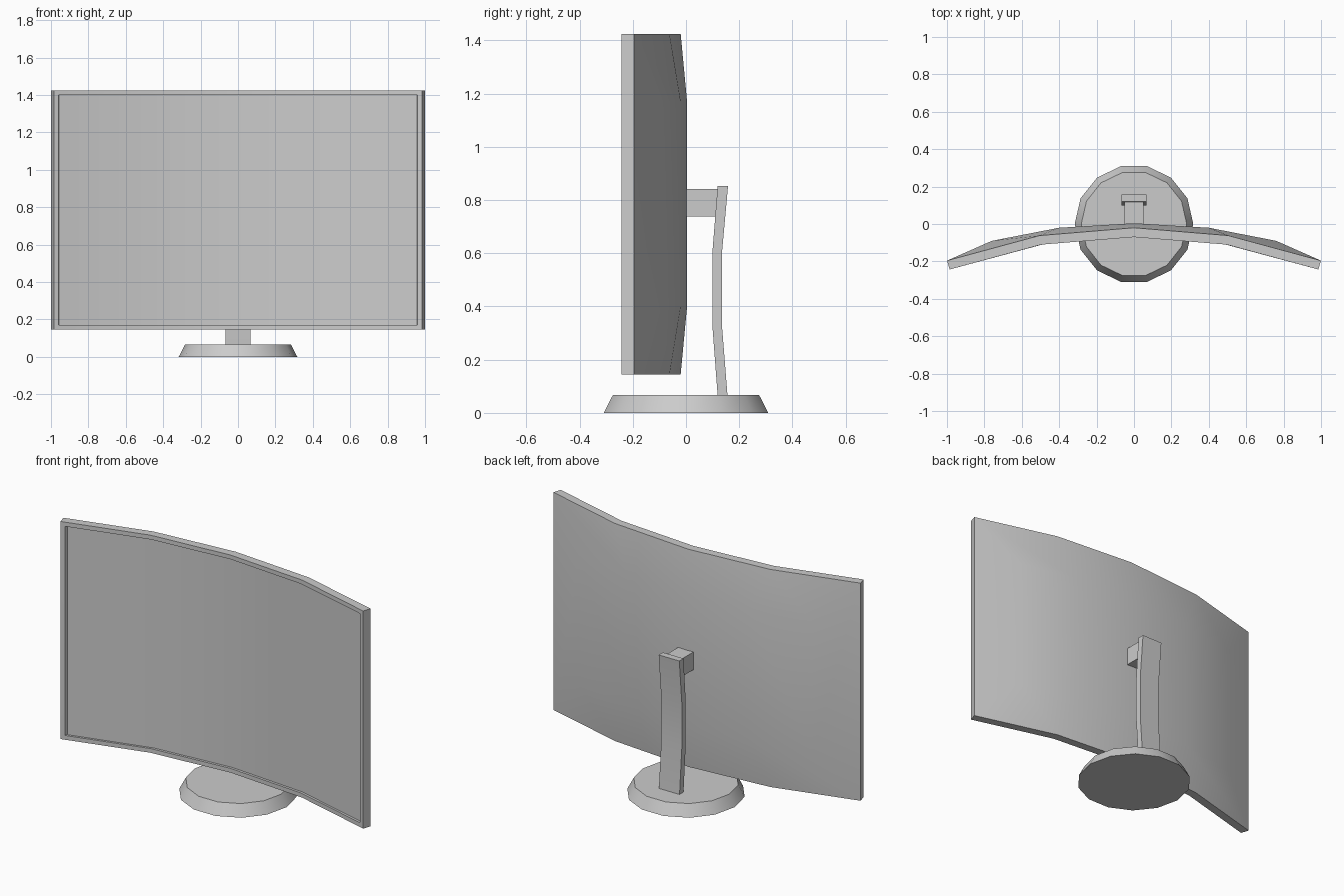
import bpy, bmesh, math

if "Cube" in bpy.data.objects:
    bpy.data.objects.remove(bpy.data.objects["Cube"])


def make(name, verts, faces, angle=30):
    me = bpy.data.meshes.new(name)
    me.from_pydata(verts, [], faces)
    bm = bmesh.new()
    bm.from_mesh(me)
    bmesh.ops.recalc_face_normals(bm, faces=bm.faces)
    bm.to_mesh(me)
    bm.free()
    me.shade_smooth()
    me.set_sharp_from_angle(angle=math.radians(angle))
    ob = bpy.data.objects.new(name, me)
    bpy.context.collection.objects.link(ob)
    return ob


def ring(half, z0, z1):
    """Closed loop around the curved screen, mirrored from half a plan curve."""
    row = [(-x, y) for x, y in reversed(half[1:])] + half
    return [(x, y, z0) for x, y in row] + [(x, y, z1) for x, y in reversed(row)]


# Screen: recessed panel, bezel, rim and bulged back as bridged loops
rings = [
    ring([(0, -0.055), (0.483, -0.094), (0.956, -0.221)], 0.17, 1.40),
    ring([(0, -0.07), (0.487, -0.109), (0.96, -0.236)], 0.17, 1.40),
    ring([(0, -0.07), (0.495, -0.11), (0.985, -0.243)], 0.145, 1.425),
    ring([(0, -0.02), (0.505, -0.062), (1.0, -0.196)], 0.145, 1.425),
    ring([(0, 0.004), (0.40, -0.02), (0.76, -0.09)], 0.40, 1.17),
]
n = 10
verts = [v for r in rings for v in r]
faces = []
for k in range(len(rings) - 1):
    for i in range(n):
        j = (i + 1) % n
        faces.append((k * n + i, k * n + j, (k + 1) * n + j, (k + 1) * n + i))
for base in (0, (len(rings) - 1) * n):
    for i in range(4):
        faces.append((base + i, base + i + 1, base + 8 - i, base + 9 - i))
make("screen", verts, faces)


def bent_bar(name, profile, half_width):
    """Side profile of (front y, back y, z) stations given a width in x."""
    v, f = [], []
    for y0, y1, z in profile:
        v += [(-half_width, y0, z), (half_width, y0, z),
              (half_width, y1, z), (-half_width, y1, z)]
    for k in range(len(profile) - 1):
        for i in range(4):
            j = (i + 1) % 4
            f.append((4 * k + i, 4 * k + j, 4 * k + 4 + j, 4 * k + 4 + i))
    e = 4 * (len(profile) - 1)
    f += [(0, 1, 2, 3), (e, e + 1, e + 2, e + 3)]
    return make(name, v, f)


# Bowed stand post
bent_bar("stand_post", [(0.119, 0.156, 0.065), (0.099, 0.135, 0.33),
                        (0.099, 0.135, 0.60), (0.119, 0.158, 0.853)], 0.067)

# Bracket between post and screen
bent_bar("screen_bracket", [(-0.005, 0.113, 0.738), (-0.005, 0.122, 0.842)], 0.05)

# Tapered 14-sided base
sides = 14
v = [(r * math.cos(math.tau * i / sides), r * math.sin(math.tau * i / sides), z)
     for r, z in ((0.317, 0), (0.282, 0.067)) for i in range(sides)]
f = [(i, (i + 1) % sides, sides + (i + 1) % sides, sides + i) for i in range(sides)]
f += [tuple(range(sides)), tuple(range(sides, 2 * sides))]
make("base", v, f)
